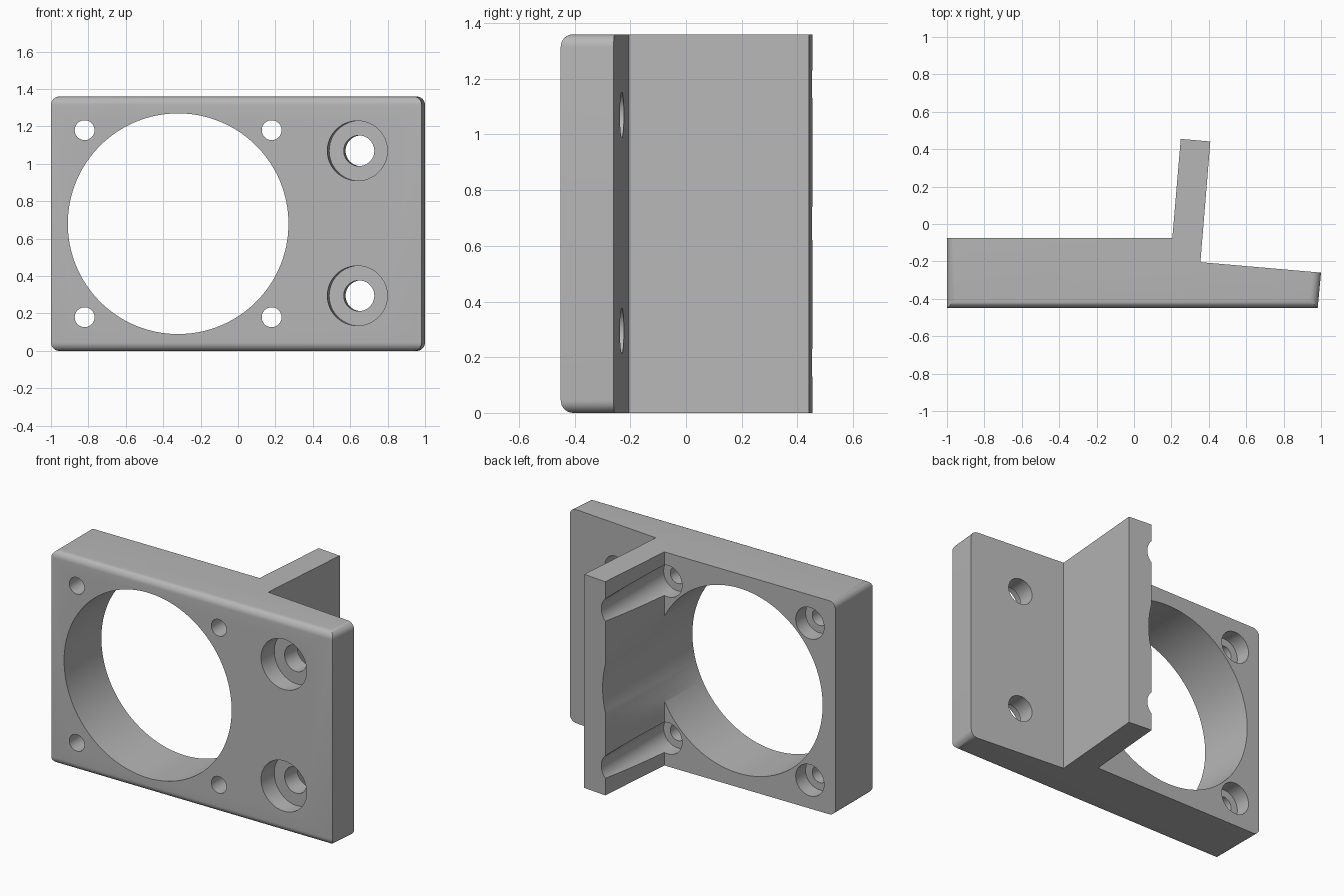
import bpy
import bmesh
from math import radians, tan
from mathutils import Vector

HEIGHT = 1.36
TILT = Vector((tan(radians(4.9)), 1, 0)).normalized()   # axis square to the slanted wing
STRAIGHT = Vector((0, 1, 0))

cube = bpy.data.objects.get("Cube")
if cube:
    bpy.data.objects.remove(cube, do_unlink=True)

grey = bpy.data.materials.new("plain grey")
grey.use_nodes = True
grey.diffuse_color = (0.47, 0.47, 0.47, 1)
grey.node_tree.nodes["Principled BSDF"].inputs["Base Color"].default_value = grey.diffuse_color


def add_object(name, bm):
    bmesh.ops.recalc_face_normals(bm, faces=bm.faces)
    mesh = bpy.data.meshes.new(name)
    bm.to_mesh(mesh)
    bm.free()
    mesh.materials.append(grey)
    obj = bpy.data.objects.new(name, mesh)
    bpy.context.collection.objects.link(obj)
    return obj


# Bracket body: plan outline of plate, slanted wing and fin, pulled upward
outline = [(-1, -0.45), (0.982, -0.45), (1, -0.26), (0.355, -0.204),
           (0.408, 0.441), (0.25, 0.455), (0.205, -0.075), (-1, -0.075)]
bm = bmesh.new()
base = bm.faces.new([bm.verts.new((x, y, 0)) for x, y in outline])
top = bmesh.ops.extrude_face_region(bm, geom=[base])["geom"]
bmesh.ops.translate(bm, vec=(0, 0, HEIGHT),
                    verts=[v for v in top if isinstance(v, bmesh.types.BMVert)])

# Rounded plate corners on the two short sides
corners = [e for e in bm.edges
           if all(abs(v.co.x) > 0.9 for v in e.verts)
           and abs(e.verts[0].co.z - e.verts[1].co.z) < 0.01]
bmesh.ops.bevel(bm, geom=corners, offset=0.045, segments=8, profile=0.5, affect='EDGES')
bracket = add_object("mounting_bracket", bm)


def drill(x, y, z, radius, start, end, axis=STRAIGHT, sides=48):
    """Cut a round hole along axis, from start to end measured from the point."""
    bm = bmesh.new()
    bmesh.ops.create_cone(bm, cap_ends=True, segments=sides, radius1=radius,
                          radius2=radius, depth=end - start)
    cutter = add_object("hole_cutter", bm)
    cutter.rotation_mode = 'QUATERNION'
    cutter.rotation_quaternion = axis.to_track_quat('Z', 'Y')
    cutter.location = Vector((x, y, z)) + axis * (start + end) / 2
    cutter.hide_render = True
    mod = bracket.modifiers.new("drill", 'BOOLEAN')
    mod.operation = 'DIFFERENCE'
    mod.solver = 'EXACT'
    mod.object = cutter
    bpy.ops.object.modifier_apply(modifier=mod.name)
    bpy.data.objects.remove(cutter, do_unlink=True)


bpy.context.view_layer.objects.active = bracket
bracket.select_set(True)

# Large round opening, which also hollows the fin
drill(-0.32, 0, 0.68, 0.59, -0.7, 0.7, sides=128)

# Four corner screw holes, recessed from the back and grooving the fin
for x in (-0.82, 0.18):
    for z in (0.18, 1.18):
        drill(x, 0, z, 0.053, -0.7, 0.7)
        drill(x, -0.075, z, 0.1, -0.1, 0.8)

# Two slanted mounting holes, recessed from the front
for z in (0.295, 1.07):
    drill(0.638, -0.45, z, 0.082, -0.3, 0.5, TILT)
    drill(0.638, -0.45, z, 0.16, -0.3, 0.105, TILT)

bpy.ops.object.shade_smooth_by_angle(angle=radians(30))
